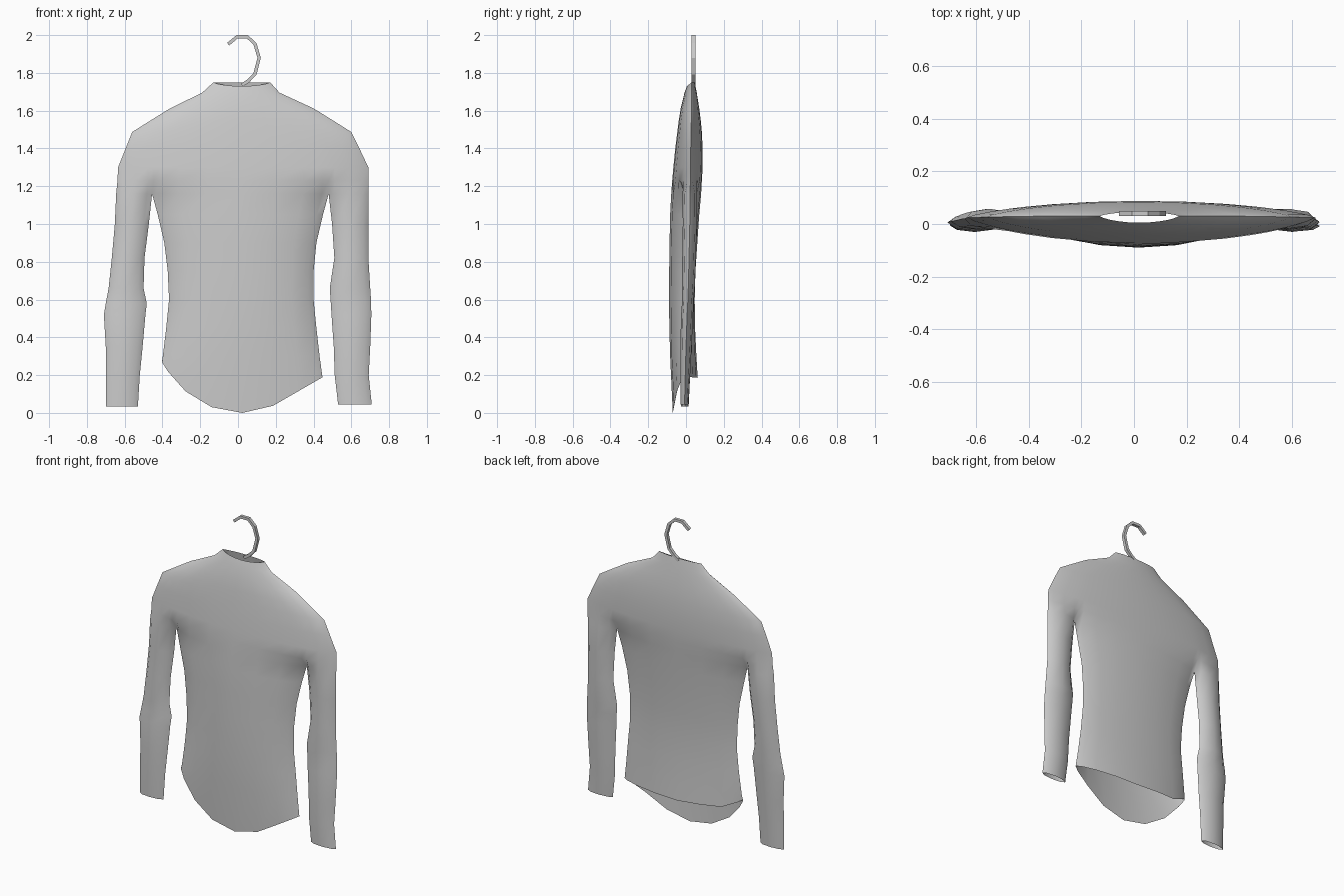
import bpy, bmesh, math

NT, NS = 8, 4   # columns across the torso and across each sleeve


def half(z, x0, x1, mid, y, n, p):
    """Half cross-section from edge x0 to edge x1, bulging from mid to y."""
    pts = []
    for i in range(n + 1):
        u = -math.cos(math.pi * i / n)
        x = x0 + (x1 - x0) * (u + 1) / 2
        b = max(0, 1 - u * u) ** p
        pts.append((x, mid + (y - mid) * b, z))
    return pts


def interp(x, table):
    for (xa, za), (xb, zb) in zip(table, table[1:]):
        if x <= xb:
            return za + (zb - za) * (x - xa) / (xb - xa)
    return table[-1][1]


def patch(bm, rows, flip):
    grid = [[bm.verts.new(p) for p in r] for r in rows]
    for a, b in zip(grid, grid[1:]):
        for i in range(len(a) - 1):
            q = [a[i], a[i + 1], b[i + 1], b[i]]
            bm.faces.new(q[::-1] if flip else q)


# z, left x, right x, edge y, front y, back y
torso = [(0.30, -0.398, 0.432, -0.005, -0.084, 0.055),
         (0.45, -0.38, 0.415, 0, -0.088, 0.048),
         (0.60, -0.365, 0.40, 0, -0.09, 0.046),
         (0.75, -0.372, 0.40, 0.003, -0.089, 0.05),
         (0.90, -0.39, 0.415, 0.008, -0.087, 0.06),
         (1.05, -0.425, 0.45, 0.012, -0.084, 0.07)]
pit = (1.16, -0.455, 0.48, 0.02, -0.078, 0.08)
yoke = [(1.23, -0.638, 0.69, 0.024, -0.073, 0.084),
        (1.30, -0.635, 0.69, 0.025, -0.067, 0.088),
        (1.40, -0.595, 0.643, 0.025, -0.057, 0.088),
        (1.487, -0.56, 0.60, 0.027, -0.046, 0.084),
        (1.55, -0.46, 0.50, 0.028, -0.038, 0.078),
        (1.612, -0.36, 0.40, 0.03, -0.028, 0.07),
        (1.695, -0.19, 0.22, 0.03, -0.008, 0.057),
        (1.75, -0.13, 0.17, 0.03, 0.005, 0.046)]
# z, x0, x1, edge y, half depth
sleeve_l = [(0.035, -0.70, -0.53, -0.006, 0.02), (0.20, -0.70, -0.52, -0.004, 0.026),
            (0.35, -0.70, -0.505, 0, 0.03), (0.52, -0.71, -0.49, 0.006, 0.032),
            (0.58, -0.70, -0.483, 0.01, 0.03), (0.66, -0.685, -0.50, 0.012, 0.034),
            (0.82, -0.668, -0.495, 0.016, 0.036), (1.0, -0.652, -0.472, 0.02, 0.037)]
sleeve_r = [(0.045, 0.53, 0.708, -0.008, 0.02), (0.20, 0.512, 0.692, -0.004, 0.026),
            (0.35, 0.507, 0.70, 0, 0.03), (0.52, 0.495, 0.706, 0.006, 0.032),
            (0.60, 0.49, 0.704, 0.01, 0.03), (0.66, 0.486, 0.70, 0.012, 0.034),
            (0.82, 0.51, 0.69, 0.016, 0.036), (1.0, 0.498, 0.69, 0.02, 0.037)]
hem = {4: [(-0.41, 0.28), (-0.32, 0.14), (-0.09, 0), (0.12, 0), (0.45, 0.19)],
       5: [(-0.41, 0.28), (-0.30, 0.215), (0, 0.185), (0.45, 0.19)]}

# Shirt: front and back panels welded along the edges
bm = bmesh.new()
for side, sgn in ((4, -1), (5, 1)):
    flip = sgn > 0
    z, xl, xr, mid = pit[:4]
    tor = half(z, xl, xr, mid, pit[side], NT, 0.7)
    left = half(z, -0.645, xl, mid, mid + sgn * 0.038, NS, 0.5)
    right = half(z, xr, 0.69, mid, mid + sgn * 0.038, NS, 0.5)
    edge = [(x, y, interp(x, hem[side])) for x, y, _ in
            half(0, -0.402, 0.447, -0.01, -0.07 if sgn < 0 else 0.062, NT, 0.7)]
    patch(bm, [edge] + [half(r[0], r[1], r[2], r[3], r[side], NT, 0.7)
                        for r in torso] + [tor], flip)
    for rows, top in ((sleeve_l, left), (sleeve_r, right)):
        patch(bm, [half(a, b, c, m, m + sgn * d, NS, 0.5)
                   for a, b, c, m, d in rows] + [top], flip)
    base = left + tor[1:] + right[1:]
    x0, x1 = base[0][0], base[-1][0]
    rows = [base]
    for r in yoke:
        row = []
        for x, _, _ in base:
            t = (x - x0) / (x1 - x0)
            u = 2 * t - 1
            b = max(0, 1 - u * u) ** 0.75
            dip = 0.02 * b if (r is yoke[-1] and sgn < 0) else 0
            row.append((r[1] + (r[2] - r[1]) * t, r[3] + (r[side] - r[3]) * b, r[0] - dip))
        rows.append(row)
    patch(bm, rows, flip)
bmesh.ops.remove_doubles(bm, verts=bm.verts, dist=0.0005)
me = bpy.data.meshes.new("shirt")
bm.to_mesh(me)
bm.free()
shirt = bpy.data.objects.new("shirt", me)
bpy.context.collection.objects.link(shirt)
bpy.context.view_layer.objects.active = shirt
shirt.select_set(True)
bpy.ops.object.shade_smooth_by_angle(angle=math.radians(80))

# Hanger hook: square wire swept along a bent path
path = [(0.02, 1.735), (0.055, 1.758), (0.09, 1.795), (0.112, 1.88), (0.09, 1.953),
        (0.05, 1.991), (-0.005, 1.991), (-0.052, 1.952)]
bm = bmesh.new()
rings = []
for i, (x, z) in enumerate(path):
    a, b = path[max(i - 1, 0)], path[min(i + 1, len(path) - 1)]
    dx, dz = b[0] - a[0], b[1] - a[1]
    s = 0.009 / math.hypot(dx, dz)
    nx, nz = -dz * s, dx * s
    rings.append([bm.verts.new((x + k * nx, 0.04 + h, z + k * nz))
                  for k, h in ((1, -0.01), (1, 0.01), (-1, 0.01), (-1, -0.01))])
for a, b in zip(rings, rings[1:]):
    for j in range(4):
        bm.faces.new((a[j], a[(j + 1) % 4], b[(j + 1) % 4], b[j]))
bm.faces.new(rings[0])
bm.faces.new(rings[-1])
bmesh.ops.recalc_face_normals(bm, faces=bm.faces)
me = bpy.data.meshes.new("hanger_hook")
bm.to_mesh(me)
bm.free()
bpy.context.collection.objects.link(bpy.data.objects.new("hanger_hook", me))
